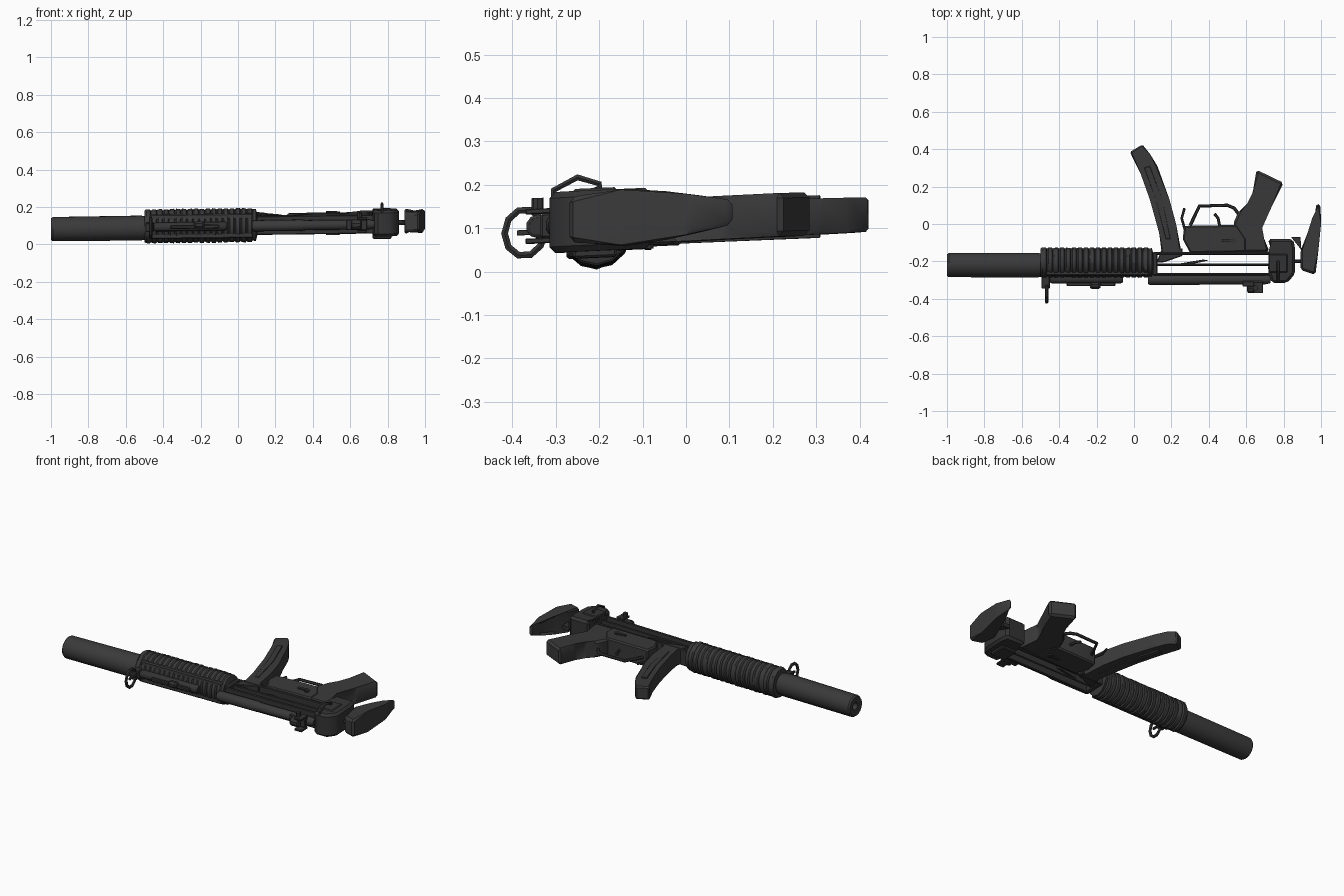
import bpy, bmesh, math, random
from mathutils import Vector

random.seed(4)
cube = bpy.data.objects.get("Cube")
if cube:
    bpy.data.objects.remove(cube)


def material(name, v):
    m = bpy.data.materials.new(name)
    m.use_nodes = True
    m.diffuse_color = (v, v, v, 1)
    m.node_tree.nodes["Principled BSDF"].inputs["Base Color"].default_value = (v, v, v, 1)
    return m


DARK = material("dark gunmetal", 0.034)
GREY = material("charcoal polymer", 0.042)


def finish(name, bm, mat, bevel=0.0):
    """Tilt the part slightly with the resting model and make its object."""
    if bevel:
        bmesh.ops.bevel(bm, geom=bm.edges[:], offset=bevel, segments=1, affect='EDGES')
    for v in bm.verts:
        v.co.z += 0.112 + 0.045 * v.co.y + 0.012 * v.co.x
    bmesh.ops.recalc_face_normals(bm, faces=bm.faces[:])
    me = bpy.data.meshes.new(name)
    bm.to_mesh(me)
    bm.free()
    me.materials.append(mat)
    ob = bpy.data.objects.new(name, me)
    bpy.context.collection.objects.link(ob)
    bpy.context.view_layer.objects.active = ob
    ob.select_set(True)
    bpy.ops.object.shade_smooth_by_angle(angle=math.radians(32))
    ob.select_set(False)
    return ob


def lathe(name, profile, y, z=0.0, sides=16, flat=1.0, mat=DARK, jitter=0.0):
    """Turn (x, radius) points around an axis along x."""
    bm = bmesh.new()
    rings = []
    for x, r in profile:
        ring = []
        for i in range(sides):
            a = math.tau * (i + 0.5) / sides
            q = r + random.uniform(-jitter, jitter)
            ring.append(bm.verts.new((x, y + q * flat * math.cos(a), z + q * math.sin(a))))
        rings.append(ring)
    for a, b in zip(rings, rings[1:]):
        for i in range(sides):
            j = (i + 1) % sides
            bm.faces.new((a[i], a[j], b[j], b[i]))
    bm.faces.new(rings[0])
    bm.faces.new(rings[-1])
    return finish(name, bm, mat)


def plate(name, outline, half, z=0.0, bevel=0.008, mat=DARK, taper=None):
    """Extrude a side outline in z; taper gives the half width from x, y."""
    bm = bmesh.new()
    low, high = [], []
    for x, y in outline:
        h = taper(x, y) if taper else half
        low.append(bm.verts.new((x, y, z - h)))
        high.append(bm.verts.new((x, y, z + h)))
    bm.faces.new(low)
    bm.faces.new(high)
    for i in range(len(low)):
        j = (i + 1) % len(low)
        bm.faces.new((low[i], low[j], high[j], high[i]))
    return finish(name, bm, mat, bevel)


def box(name, x0, x1, y0, y1, half, z=0.0, bevel=0.004, mat=DARK):
    return plate(name, [(x0, y0), (x1, y0), (x1, y1), (x0, y1)], half, z, bevel, mat)


def rod(name, points, r, closed=False, sides=6, mat=DARK):
    """Sweep a round section along a path."""
    cu = bpy.data.curves.new(name, 'CURVE')
    cu.dimensions = '3D'
    cu.bevel_depth = r
    cu.bevel_resolution = sides // 2 - 2
    cu.use_fill_caps = True
    sp = cu.splines.new('POLY')
    sp.points.add(len(points) - 1)
    for p, co in zip(sp.points, points):
        p.co = (*co, 1)
    sp.use_cyclic_u = closed
    tmp = bpy.data.objects.new(name + " path", cu)
    bm = bmesh.new()
    bpy.context.collection.objects.link(tmp)
    dg = bpy.context.evaluated_depsgraph_get()
    bm.from_mesh(tmp.evaluated_get(dg).to_mesh())
    bpy.data.objects.remove(tmp)
    return finish(name, bm, mat)


# Suppressor with a recessed muzzle
lathe("suppressor", [(-0.96, 0.018), (-0.995, 0.022), (-1.0, 0.058), (-0.99, 0.065),
                     (-0.52, 0.067), (-0.48, 0.06)], -0.22, -0.008, 20, mat=GREY)

# Ribbed handguard
ribs = [(-0.5, 0.05), (-0.5, 0.084)]
for i in range(18):
    x = -0.49 + i * 0.032
    ribs += [(x, 0.091), (x + 0.019, 0.091), (x + 0.025, 0.084)]
ribs += [(0.095, 0.086), (0.105, 0.05)]
lathe("handguard", ribs, -0.206, 0.0, 14, 0.9, GREY, 0.002)
for s in (-1, 1):
    box("handguard_shoulder", -0.47, 0.08, -0.275, -0.23, 0.016, s * 0.05, 0.006, GREY)

# Cocking tube, lever and front sight
lathe("cocking_tube", [(-0.45, 0.018), (-0.44, 0.024), (-0.07, 0.024), (-0.06, 0.018)], -0.295, 0, 10)
box("cocking_slot", -0.36, -0.1, -0.332, -0.31, 0.01)
lathe("cocking_knob", [(-0.235, 0.012), (-0.225, 0.02), (-0.19, 0.02), (-0.18, 0.012)], -0.33, 0.01, 8)
box("front_sight_base", -0.495, -0.45, -0.345, -0.27, 0.024)
box("front_sight_post", -0.472, -0.46, -0.39, -0.33, 0.006, 0, 0.001)
hood = [(-0.467, -0.372 + 0.046 * math.cos(math.tau * i / 10),
         0.054 * math.sin(math.tau * i / 10)) for i in range(10)]
rod("front_sight_hood", hood, 0.009, True)

# Receiver: upper tube, bolt rail and thin lower shell with open slots
lathe("receiver_tube", [(0.075, 0.024), (0.085, 0.03), (0.34, 0.031), (0.36, 0.027),
                        (0.7, 0.027), (0.73, 0.02)], -0.297, 0, 12, mat=GREY)
box("receiver_top_shell", 0.1, 0.73, -0.275, -0.262, 0.05)
box("bolt_rail", 0.1, 0.73, -0.224, -0.212, 0.045)
box("receiver_lower_shell", 0.1, 0.73, -0.165, -0.15, 0.05)
plate("bolt_carrier", [(0.18, -0.222), (0.27, -0.222), (0.4, -0.195), (0.37, -0.19)], 0.035, bevel=0.002)
box("receiver_front_block", 0.1, 0.125, -0.27, -0.15, 0.05)
plate("magazine_well", [(0.12, -0.205), (0.16, -0.205), (0.26, -0.17), (0.26, -0.13), (0.15, -0.13)],
      0.048, bevel=0.004)

# Rear sight
box("rear_sight_base", 0.58, 0.69, -0.335, -0.305, 0.028)
lathe("rear_sight_drum", [(0.605, 0.02), (0.61, 0.027), (0.655, 0.027), (0.66, 0.02)], -0.342, 0, 10)
for s in (-1, 1):
    box("rear_sight_ear", 0.64, 0.69, -0.37, -0.31, 0.006, s * 0.034, 0.002)
rod("rear_sight_knob", [(0.65, -0.342, 0.03), (0.65, -0.342, 0.065)], 0.014, sides=8)

# Curved magazine with a floor lip and side ribs
plate("magazine", [(-0.022, 0.385), (0.045, 0.425), (0.085, 0.375), (0.125, 0.31), (0.19, 0.13), (0.225, 0.0),
                   (0.255, -0.16), (0.15, -0.17), (0.135, -0.05), (0.085, 0.13), (0.035, 0.27)],
      0.04, mat=GREY, taper=lambda x, y: 0.046 - 0.015 * y)
for s in (-1, 1):
    plate("magazine_rib", [(0.055, 0.3), (0.085, 0.31), (0.15, 0.13), (0.195, -0.08), (0.17, -0.08), (0.12, 0.12)],
          0.005, s * 0.044, 0.002, GREY)

# Trigger housing, guard, trigger and magazine lever
plate("trigger_housing", [(0.27, -0.01), (0.55, -0.005), (0.6, -0.08), (0.6, -0.15), (0.3, -0.155), (0.26, -0.08)],
      0.054, mat=GREY)
rod("trigger_guard", [(0.3, -0.01, 0), (0.318, 0.03, 0), (0.35, 0.096, 0), (0.5, 0.1, 0),
                      (0.535, 0.085, 0), (0.57, 0.04, 0)], 0.009)
rod("trigger", [(0.46, -0.02, 0), (0.45, 0.03, 0), (0.43, 0.055, 0)], 0.008)
rod("magazine_lever", [(0.275, -0.04, 0), (0.255, 0.03, 0), (0.27, 0.085, 0)], 0.007)
for s in (-1, 1):
    rod("selector_pivot", [(0.53, -0.09, s * 0.045), (0.53, -0.09, s * 0.062)], 0.016, sides=10)
    box("selector_arm", 0.47, 0.53, -0.096, -0.08, 0.004, s * 0.06, 0.001)

# Pistol grip
plate("pistol_grip", [(0.655, 0.29), (0.80, 0.22), (0.735, 0.09), (0.672, -0.02), (0.725, -0.15), (0.58, -0.15),
                      (0.53, 0.0), (0.56, 0.07), (0.615, 0.1), (0.635, 0.17)], 0.05, mat=GREY, bevel=0.012)

# End cap, sling loop and stock latch
plate("end_cap", [(0.715, -0.08), (0.735, -0.14), (0.715, -0.25), (0.735, -0.315), (0.82, -0.315), (0.862, -0.265),
                  (0.862, -0.13), (0.85, -0.08)], 0.07, 0.005, 0.014)
for s in (-1, 1):
    box("stock_guide", 0.72, 0.82, -0.26, -0.16, 0.012, s * 0.068, 0.005)
rod("sling_loop", [(0.77, -0.305, 0.05), (0.77, -0.305, 0.08), (0.77, -0.25, 0.107), (0.77, -0.2, 0.09),
                   (0.77, -0.2, 0.06)], 0.008)
plate("stock_latch", [(0.84, -0.07), (0.89, -0.07), (0.895, -0.14), (0.88, -0.12)], 0.012, bevel=0.002)
rod("stock_strut", [(0.85, -0.2, 0), (0.91, -0.2, 0)], 0.009)

# Butt plate, narrowing toward the toe
plate("butt_plate", [(0.975, 0.11), (0.997, 0.105), (1.0, 0.0), (0.985, -0.15), (0.97, -0.272), (0.89, -0.245),
                     (0.89, -0.14), (0.94, -0.05), (0.965, 0.03)], 0.06, 0.008, 0.012, GREY,
      taper=lambda x, y: 0.028 + 0.048 * min(1, max(0, (0.1 - y) / 0.25)) - (0.025 if y < -0.24 else 0))
